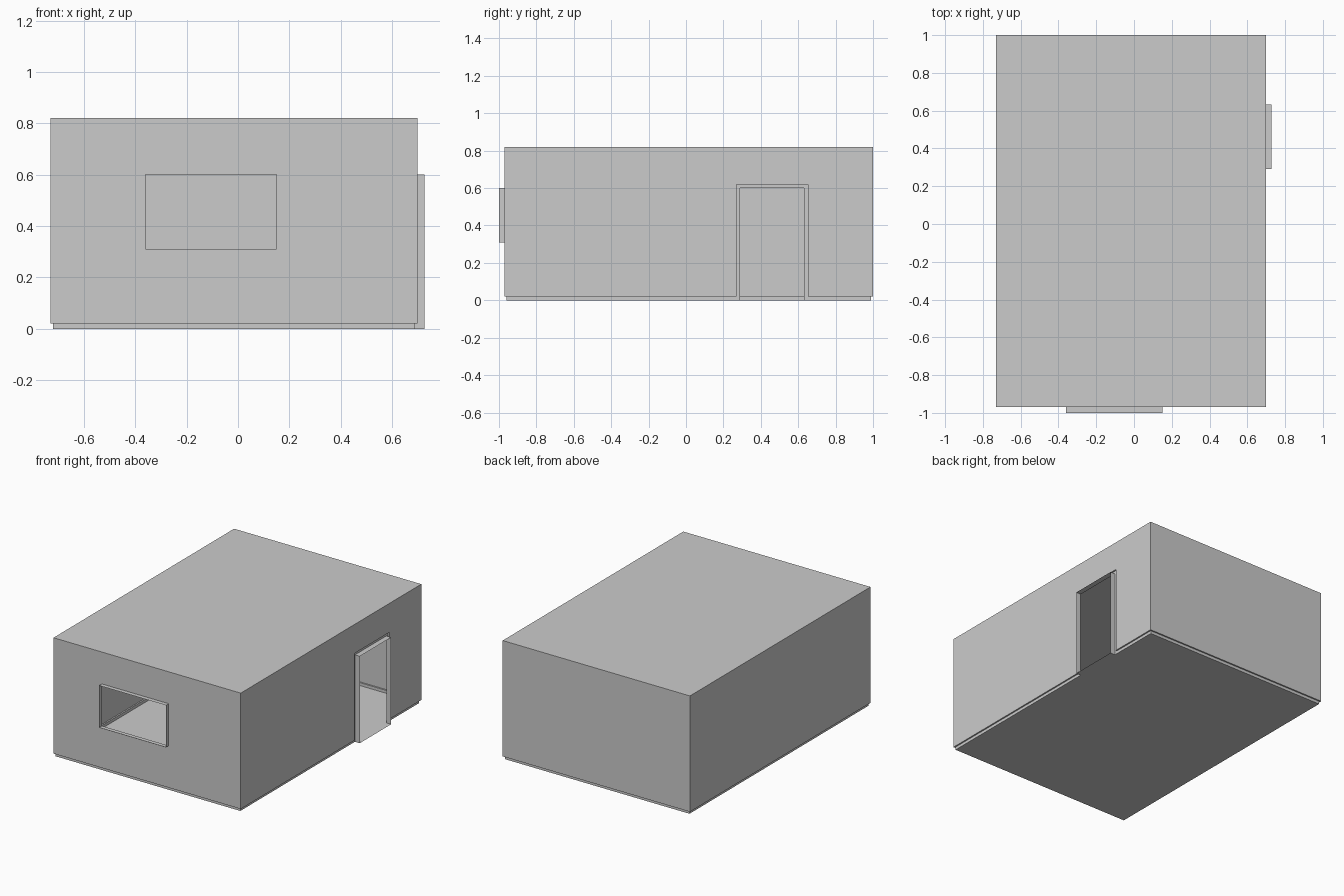
import bpy
import bmesh

if "Cube" in bpy.data.objects:
    bpy.data.objects.remove(bpy.data.objects["Cube"])

# Room extents, skirting inset and height, door and window openings
X0, X1, Y0, Y1 = -0.73, 0.70, -0.97, 1.0
Z0, Z1, INSET = 0.02, 0.82, 0.01
DOOR = (0.29, 0.632, 0.60)
TRIM = 0.02
DOOR_OUT, WIN_OUT = 0.727, -1.0
WINDOW = (-0.36, 0.15, 0.31, 0.60)


def make(name, polys):
    """Object built from flat polygons, with shared corners welded."""
    bm = bmesh.new()
    for poly in polys:
        bm.faces.new([bm.verts.new(p) for p in poly])
    bmesh.ops.remove_doubles(bm, verts=bm.verts, dist=1e-5)
    bmesh.ops.recalc_face_normals(bm, faces=bm.faces)
    mesh = bpy.data.meshes.new(name)
    bm.to_mesh(mesh)
    bm.free()
    obj = bpy.data.objects.new(name, mesh)
    bpy.context.collection.objects.link(obj)
    return obj


def bridge(a, b):
    """Quads between two closed rings with equal point counts."""
    n = len(a)
    return [(a[i], a[(i + 1) % n], b[(i + 1) % n], b[i]) for i in range(n)]


def arch(x, grow, z):
    """Door outline in the right wall plane."""
    a, b, t = DOOR[0] - grow, DOOR[1] + grow, DOOR[2] + grow
    return [(x, a, z), (x, a, t), (x, b, t), (x, b, z)]


def corners(inset, z):
    """Room corners, running on from the far side of the door."""
    l, r, f, k = X0 + inset, X1 - inset, Y0 + inset, Y1 - inset
    return [(r, k, z), (l, k, z), (l, f, z), (r, f, z)]


def rect(x0, x1, z0, z1, y):
    return [(x0, y, z0), (x1, y, z0), (x1, y, z1), (x0, y, z1)]


# Walls: front with window hole, right with door hole, plain back and left
low, high = corners(0, Z0), corners(0, Z1)
window_hole = rect(*WINDOW, Y0)
walls = bridge(rect(X0, X1, Z0, Z1, Y0), window_hole)
walls.append([low[3]] + arch(X1, TRIM, Z0) + [low[0], high[0], high[3]])
walls += [(low[i], low[i + 1], high[i + 1], high[i]) for i in (0, 1)]
make("walls", walls)

# Ceiling and floor slabs
make("ceiling", [high])
make("floor", [corners(INSET, 0)])

# Skirting running round the floor and up around the doorway
inner = arch(X1 - INSET, 0, 0) + corners(INSET, 0)
top = arch(X1 - INSET, TRIM, Z0) + corners(INSET, Z0)
outer = arch(X1, TRIM, Z0) + corners(0, Z0)
skirting = bridge(inner, top) + bridge(top, outer)
# The doorway bottom stays open between the jambs
skirting = [f for i, f in enumerate(skirting)]
make("skirting", skirting)

# Door reveal with threshold, and window reveal
make("door_reveal", bridge(arch(X1 - INSET, 0, 0), arch(DOOR_OUT, 0, 0)))
make("window_reveal", bridge(window_hole, rect(*WINDOW, WIN_OUT)))
